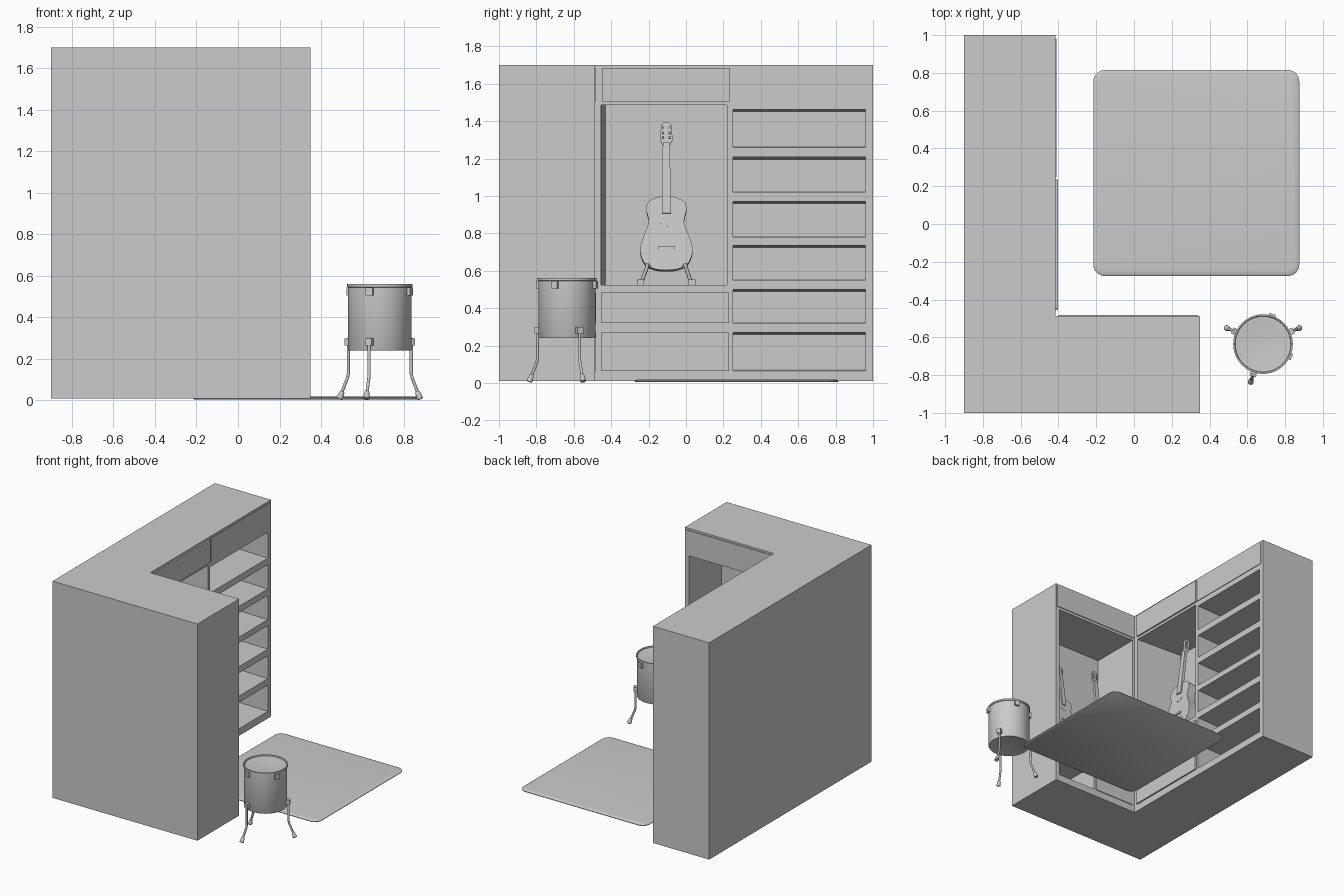
import bpy, bmesh
from math import sin, cos, radians, pi
from mathutils import Matrix, Vector

if "Cube" in bpy.data.objects:
    bpy.data.objects.remove(bpy.data.objects["Cube"])


def mesh_obj(name, verts, faces, matrix=None, smooth=None):
    me = bpy.data.meshes.new(name)
    me.from_pydata([tuple(v) for v in verts], [], faces)
    bm = bmesh.new()
    bm.from_mesh(me)
    bmesh.ops.recalc_face_normals(bm, faces=bm.faces)
    bm.to_mesh(me)
    bm.free()
    ob = bpy.data.objects.new(name, me)
    bpy.context.collection.objects.link(ob)
    if matrix:
        ob.matrix_world = matrix
    if smooth:
        activate(ob)
        bpy.ops.object.shade_smooth_by_angle(angle=radians(smooth))
    return ob


def activate(ob):
    bpy.ops.object.select_all(action='DESELECT')
    ob.select_set(True)
    bpy.context.view_layer.objects.active = ob


def loft(name, rings, **kw):
    """Skin a list of equal closed rings and cap both ends."""
    n = len(rings[0])
    faces = [(r * n + i, r * n + (i + 1) % n, (r + 1) * n + (i + 1) % n, (r + 1) * n + i)
             for r in range(len(rings) - 1) for i in range(n)]
    faces += [tuple(range(n)), tuple(range((len(rings) - 1) * n, len(rings) * n))]
    return mesh_obj(name, [v for r in rings for v in r], faces, **kw)


def box(name, lo, hi, **kw):
    ring = [(lo[0], lo[1]), (hi[0], lo[1]), (hi[0], hi[1]), (lo[0], hi[1])]
    return loft(name, [[(x, y, z) for x, y in ring] for z in (lo[2], hi[2])], **kw)


def lathe(name, profile, matrix=None, n=40, smooth=40):
    return loft(name, [[(r * cos(2 * pi * i / n), r * sin(2 * pi * i / n), z) for i in range(n)]
                       for r, z in profile], matrix=matrix, smooth=smooth)


def tube(name, pts, radius, matrix=None):
    cu = bpy.data.curves.new(name, 'CURVE')
    cu.dimensions = '3D'
    cu.bevel_depth, cu.bevel_resolution, cu.use_fill_caps = radius, 2, True
    sp = cu.splines.new('POLY')
    sp.points.add(len(pts) - 1)
    for p, co in zip(sp.points, pts):
        p.co = (*co, 1)
    ob = bpy.data.objects.new(name, cu)
    bpy.context.collection.objects.link(ob)
    if matrix:
        ob.matrix_world = matrix
    activate(ob)
    bpy.ops.object.convert(target='MESH')
    bpy.ops.object.shade_smooth_by_angle(angle=radians(50))


# Inner faces of the two wings: long one faces +x, short one faces +y
FX, FY = -0.415, -0.487


def on_wing(wing, u, d, z):
    return (FX - d, u, z) if wing == 'long' else (u, FY - d, z)


def niche(wing, u0, u1, z0, z1, depth, side=0.0, top=0.0):
    """Cut a slightly tapered niche into the cabinet."""
    rings = []
    for d, s, t in ((-0.02, 0, 0), (depth, side, top)):
        rings.append([on_wing(wing, u, d, z) for u, z in
                      ((u0 + s, z0 + t * .5), (u1, z0 + t * .5), (u1, z1 - t), (u0 + s, z1 - t))])
    cutter = loft("niche_cutter", rings)
    cutter.hide_render = True
    mod = cabinet.modifiers.new("niche", 'BOOLEAN')
    mod.operation, mod.solver, mod.object = 'DIFFERENCE', 'EXACT', cutter
    activate(cabinet)
    bpy.ops.object.modifier_apply(modifier=mod.name)
    bpy.data.objects.remove(cutter)


def panel(name, wing, u0, u1, z0, z1, proud):
    a, b = on_wing(wing, u0, 0.005, z0), on_wing(wing, u1, -proud, z1)
    box(name, [min(p) for p in zip(a, b)], [max(p) for p in zip(a, b)])


# L-shaped cabinet
outline = [(-.9, -1), (.35, -1), (.35, FY), (FX, FY), (FX, 1), (-.9, 1)]
cabinet = loft("cabinet", [[(x, y, z) for x, y in outline] for z in (0.01, 1.70)])

niche('long', -.455, .22, .525, 1.485, .40, side=.024)
niche('short', -.395, .315, .525, 1.485, .40)
niche('short', -.02, .315, .065, .27, .40)
for z0, z1 in ((.065, .27), (.32, .50), (.55, .735), (.78, .97), (1.02, 1.21), (1.26, 1.463)):
    niche('long', .25, .96, z0, z1, .40, top=.014)

# Drawer fronts and upper fascia panels
for z0, z1 in ((.065, .27), (.32, .485)):
    panel("long_drawer_front", 'long', -.455, .23, z0, z1, .012)
panel("short_drawer_front", 'short', -.39, .315, .32, .485, .006)
panel("short_lower_drawer_front", 'short', -.39, -.04, .065, .27, .006)
panel("long_fascia_left", 'long', -.45, .235, 1.505, 1.685, .012)
panel("long_fascia_right", 'long', .25, .98, 1.505, 1.685, .005)
panel("short_fascia", 'short', -.40, .34, 1.505, 1.685, .006)


# Rug with rounded corners
def rug_ring(inset, z, r=.06):
    pts = []
    for k, (cx, cy) in enumerate(((.875, .815), (-.215, .815), (-.215, -.275), (.875, -.275))):
        sx, sy = (1, -1, -1, 1)[k], (1, 1, -1, -1)[k]
        for i in range(9):
            a = (k + i / 8) * pi / 2
            pts.append((cx - sx * r + (r - inset) * cos(a), cy - sy * r + (r - inset) * sin(a), z))
    return pts


loft("rug", [rug_ring(.006, .004), rug_ring(0, .008), rug_ring(0, .012),
             rug_ring(.008, .017), rug_ring(.03, .019)], smooth=40)

# Drum shell with raised hoop and slightly dished head
drum = Matrix.Translation((.683, -.636, 0))
lathe("drum", [(.145, .242), (.150, .24), (.153, .245), (.153, .545), (.158, .547), (.158, .56),
               (.150, .56), (.147, .552), (.10, .548), (.05, .545), (.01, .544)], drum)
for ang in (72, 156, 252, 336):
    box("drum_upper_lug", (.148, -.017, .505), (.168, .017, .545),
        matrix=drum @ Matrix.Rotation(radians(ang), 4, 'Z'))
for ang in (24, 156, 252):
    m = drum @ Matrix.Rotation(radians(ang), 4, 'Z')
    box("drum_leg_bracket", (.148, -.017, .265), (.178, .017, .298), matrix=m)
    tube("drum_leg", [(.166, 0, .30), (.166, 0, .13), (.170, 0, .11), (.208, 0, .02)], .008, m)
    tilt = m @ Matrix.Translation((.214, 0, .003)) @ Matrix.Rotation(radians(-22), 4, 'Y')
    lathe("drum_foot", [(.013, .004), (.016, .008), (.012, .04), (.008, .045)], tilt, n=12)


def catmull(pts, steps=5):
    p = [Vector(q) for q in [pts[0]] + list(pts) + [pts[-1]]]
    out = []
    for a, b, c, d in zip(p, p[1:], p[2:], p[3:]):
        for i in range(steps):
            t = i / steps
            out.append(.5 * (2 * b + (c - a) * t + (2 * a - 5 * b + 4 * c - d) * t * t
                             + (3 * b - a - 3 * c + d) * t ** 3))
    return out + [p[-1]]


def plate(name, half, x0, x1, m, smooth=35):
    """Extrude a half outline (width, height), mirrored, along x."""
    full = [(w, z) for w, z in half] + [(-w, z) for w, z in reversed(half) if w > 1e-5]
    if half[0][0] < 1e-5:
        full = full[:]
    loft(name, [[(x, u, z) for u, z in full] for x in (x0, x1)], matrix=m, smooth=smooth)


BODY = [(.004, .075), (.06, .081), (.115, .110), (.140, .175), (.128, .24), (.101, .31),
        (.095, .345), (.107, .40), (.098, .44), (.06, .463), (.02, .475)]
HEAD = [(.018, .745), (.033, .775), (.030, .83), (.026, .86), (.012, .87)]


def guitar(place, yaw, size):
    # local frame: front faces +x, stands on z = 0, leans back
    base = Matrix.Translation(place) @ Matrix.Rotation(yaw, 4, 'Z') @ Matrix.Scale(size, 4)
    m = base @ Matrix.Rotation(radians(-7), 4, 'Y')
    plate("guitar_body", catmull(BODY), -.035, .035, m)
    plate("guitar_neck", [(.024, .38), (.019, .76)], .022, .045, m)
    plate("guitar_headstock", HEAD, .018, .036, m)
    lathe("guitar_sound_hole", [(.035, 0), (.035, .002)],
          m @ Matrix.Translation((.0345, 0, .345)) @ Matrix.Rotation(pi / 2, 4, 'Y'), n=24)
    box("guitar_bridge", (.03, -.045, .185), (.043, .045, .20), matrix=m)
    for s in (-1, 1):
        for z in (.79, .815, .84):
            box("guitar_peg", (.03, s * .018 - .006, z - .006), (.044, s * .018 + .006, z + .006), matrix=m)
        # Stand
        tube("guitar_stand_leg", [(.06, s * .10, .115), (.06, s * .105, .09), (.05, s * .132, .015)], .010, base)
        box("guitar_stand_foot", (.02, s * .137 - .018, 0), (.085, s * .137 + .018, .028), matrix=base)
        tube("guitar_stand_arm", [(.06, s * .105, .095), (-.06, s * .06, .10)], .008, base)
    tube("guitar_stand_back", [(-.06, .06, .10), (-.06, -.06, .10)], .008, base)


guitar((-.52, -.105, .525), 0, 1.0)
guitar((-.20, -.64, .525), pi / 2, .82)
guitar((.14, -.64, .525), pi / 2, .72)
